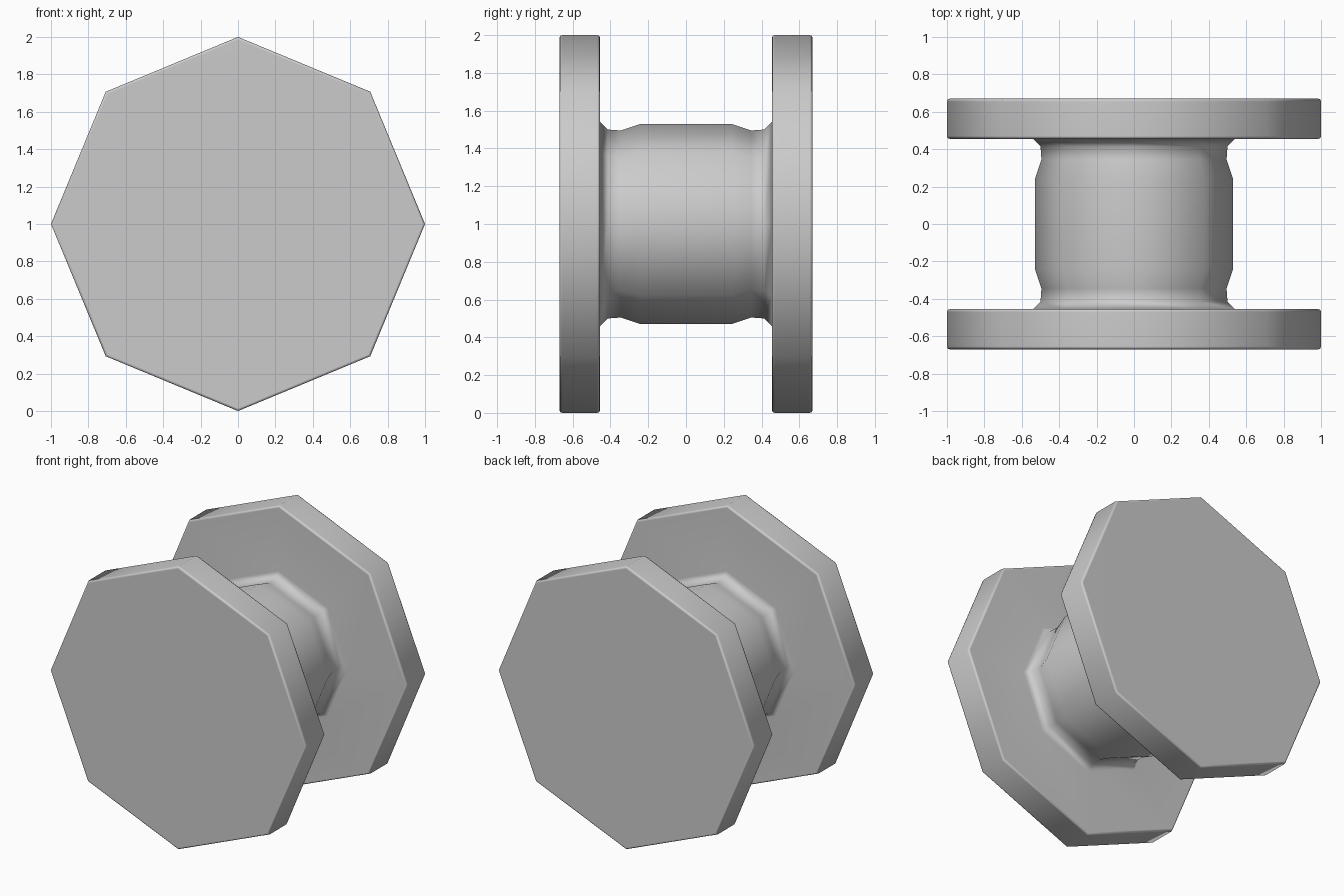
import bpy, bmesh, math

if "Cube" in bpy.data.objects:
    bpy.data.objects.remove(bpy.data.objects["Cube"])

SIDES = 8
CENTRE_Z = 1.0

# Half profile (radius, y): flange face, chamfered rim, flared collar, neck, barrel
half = [(0.985, -0.67), (0.996, -0.666), (1.0, -0.655), (1.0, -0.47),
        (0.996, -0.459), (0.985, -0.455), (0.54, -0.455), (0.50, -0.415),
        (0.495, -0.345), (0.53, -0.24)]
profile = half + [(r, -y) for r, y in reversed(half)]


def lathe_y(name, points):
    """Turn a profile around the horizontal y axis and cap both ends."""
    bm = bmesh.new()
    rings = []
    for r, y in points:
        rings.append([bm.verts.new((r * math.cos(math.tau * i / SIDES), y,
                                    CENTRE_Z + r * math.sin(math.tau * i / SIDES)))
                      for i in range(SIDES)])
    for a, b in zip(rings, rings[1:]):
        for i in range(SIDES):
            j = (i + 1) % SIDES
            bm.faces.new((a[i], a[j], b[j], b[i]))
    bm.faces.new(rings[0])
    bm.faces.new(rings[-1])
    bmesh.ops.recalc_face_normals(bm, faces=bm.faces)
    mesh = bpy.data.meshes.new(name)
    bm.to_mesh(mesh)
    bm.free()
    obj = bpy.data.objects.new(name, mesh)
    bpy.context.collection.objects.link(obj)
    return obj


# Spool: two octagonal flanges joined by a barrel
spool = lathe_y("spool", profile)
bpy.context.view_layer.objects.active = spool
spool.select_set(True)
bpy.ops.object.shade_smooth_by_angle(angle=math.radians(50))

# Weighted normals keep the large flange faces flat
weighted = spool.modifiers.new("flat_faces", 'WEIGHTED_NORMAL')
weighted.keep_sharp = True
